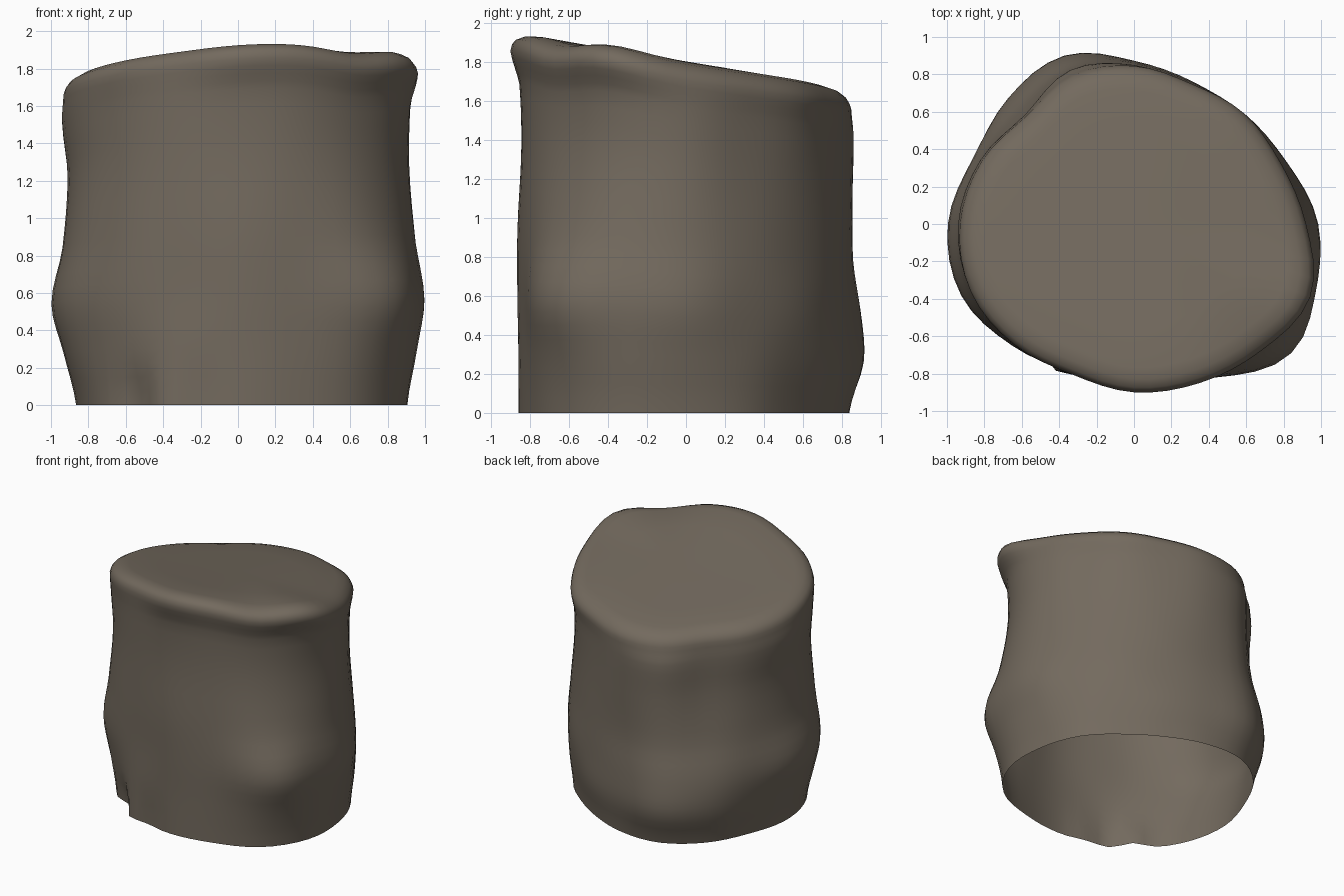
import bpy, bmesh, math

if "Cube" in bpy.data.objects:
    bpy.data.objects.remove(bpy.data.objects["Cube"])

# Radius every 22.5 degrees (starting at +x, counter-clockwise), one row per height
LEVELS = [0.0, 0.16, 0.31, 0.48, 0.70, 0.87, 0.95]
RADII = [
    [.89, .84, .775, .77, .82, .88, .87, .84, .865, .88, .885, .87, .86, .88, .95, .95],
    [.94, .87, .815, .82, .87, .97, .945, .90, .93, .95, .895, .87, .86, .89, .99, 1.0],
    [.985, .88, .835, .82, .865, .955, .94, .93, .995, 1.0, .92, .86, .865, .90, 1.03, 1.03],
    [.94, .86, .815, .81, .84, .90, .87, .89, .935, .955, .91, .86, .865, .89, .97, .98],
    [.91, .83, .80, .80, .845, .885, .825, .87, .91, .92, .89, .855, .845, .87, .91, .93],
    [.91, .83, .81, .80, .85, .89, .825, .89, .94, .94, .895, .86, .855, .88, .91, .95],
    [.92, .85, .835, .81, .845, .86, .815, .88, .93, .945, .91, .87, .90, .92, .96, 1.02],
]
SEGS, SUB = 64, 4


def spline(a, b, c, d, t):
    return b + .5 * t * (c - a + t * (2 * a - 5 * b + 4 * c - d + t * (3 * (b - c) + d - a)))


def around(row, s):
    """Radius of one row at segment s."""
    f = s * 16 / SEGS
    i = int(f)
    return spline(*[row[(i + k) % 16] for k in (-1, 0, 1, 2)], f - i)


def along(values, i, t):
    """Smooth value between level i and i + 1."""
    n = len(values) - 1
    return spline(*[values[min(max(i + k, 0), n)] for k in (-1, 0, 1, 2)], t)


def bump(dx, dy):
    return math.exp(-dx * dx - dy * dy)


def top_height(x, y):
    """Slanted top surface, raised at the right and lower at the front right corner."""
    z = 1.788 + .06 * x - .165 * y - .06 * max(0, x) ** 2 + .015 * max(0, -y) ** 2
    z += .035 * bump((x - .92) / .25, (y + .4) / .25)
    return z - .03 * bump((x - .65) / .22, (y + .72) / .22)


bm = bmesh.new()
rings = []

# Bulging side wall, open at the bottom
steps = [(i, k / SUB) for i in range(len(LEVELS) - 1) for k in range(SUB)] + [(len(LEVELS) - 2, 1.0)]
for i, t in steps:
    level = LEVELS[i] + (LEVELS[i + 1] - LEVELS[i]) * t
    ring = []
    for s in range(SEGS):
        ang = 2 * math.pi * s / SEGS
        deg = math.degrees(ang)
        r = along([around(row, s) for row in RADII], i, t)
        z = level * top_height(r * math.cos(ang), r * math.sin(ang))
        # notch, spur and shallow hollow at the front left of the foot
        r -= .075 * bump((deg - 230) / 7, z / .18)
        r += .02 * bump((deg - 242) / 5, z / .18)
        r -= .02 * bump((deg - 256) / 7, z / .25)
        # bulge at the front right
        r += .05 * bump((deg - 323) / 13, (z - .57) / .25)
        ring.append(bm.verts.new((r * math.cos(ang), r * math.sin(ang), z)))
    rings.append(ring)

# Rounded rim and slanted top
rim = [v.co.copy() for v in rings[-1]]
for f, drop in ((.99, .06), (.97, .035), (.92, .01), (.85, 0), (.6, 0), (.3, 0)):
    rings.append([bm.verts.new((c.x * f, c.y * f, top_height(c.x * f, c.y * f) - drop)) for c in rim])

for a, b in zip(rings, rings[1:]):
    for s in range(SEGS):
        n = (s + 1) % SEGS
        bm.faces.new((a[s], a[n], b[n], b[s]))
centre = bm.verts.new((0, 0, top_height(0, 0)))
for s in range(SEGS):
    bm.faces.new((rings[-1][s], rings[-1][(s + 1) % SEGS], centre))
for face in bm.faces:
    face.smooth = True

mesh = bpy.data.meshes.new("rock_stump")
bm.to_mesh(mesh)
bm.free()
stump = bpy.data.objects.new("rock_stump", mesh)
bpy.context.collection.objects.link(stump)

# Single brown-grey colour
mat = bpy.data.materials.new("brown grey stone")
mat.diffuse_color = (.172, .144, .112, 1)
mat.use_nodes = True
mat.node_tree.nodes["Principled BSDF"].inputs["Base Color"].default_value = mat.diffuse_color
mesh.materials.append(mat)
